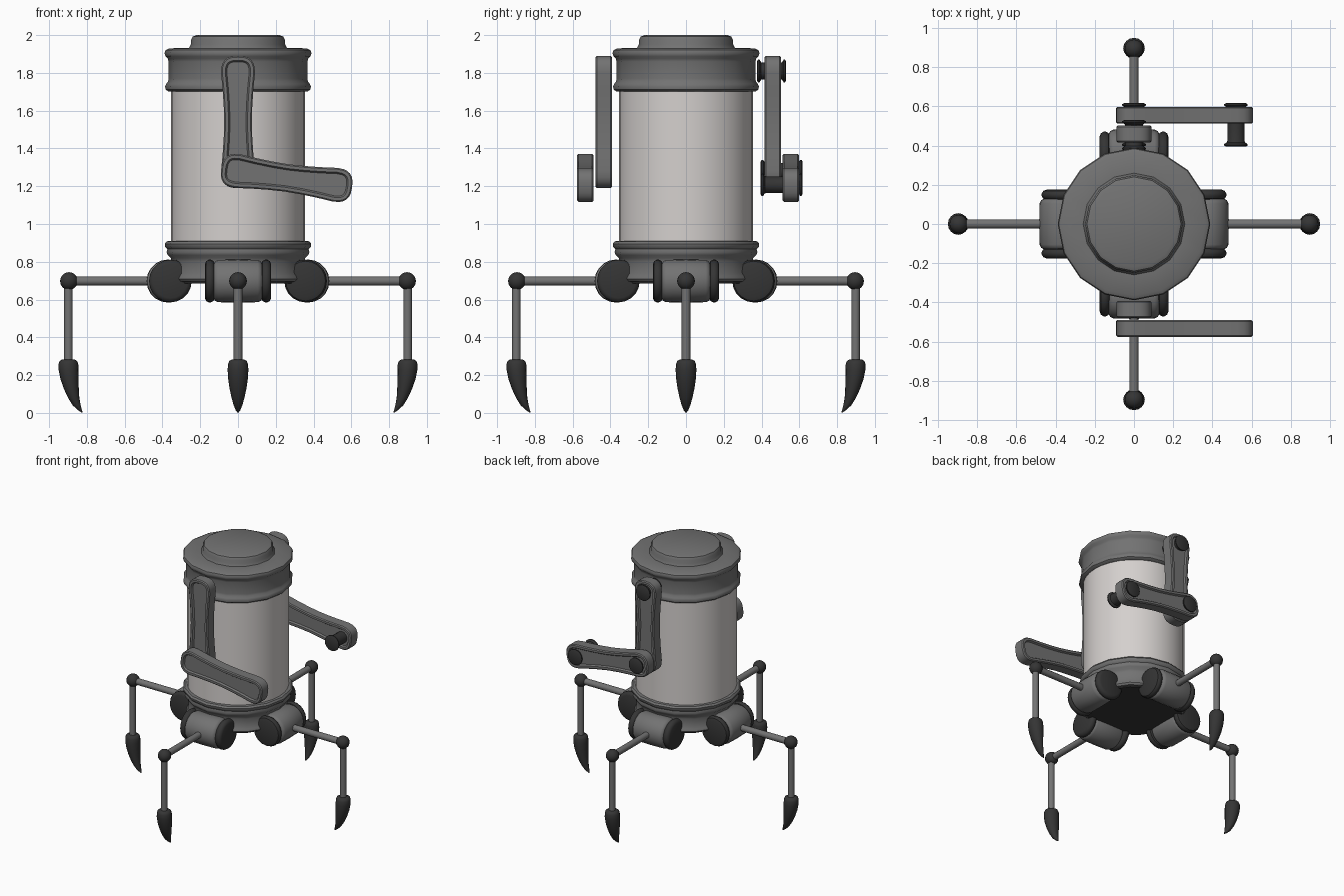
import bpy, bmesh, math
from mathutils import Matrix, Vector

if "Cube" in bpy.data.objects:
    bpy.data.objects.remove(bpy.data.objects["Cube"])


def material(name, rgb):
    m = bpy.data.materials.new(name)
    m.diffuse_color = (*rgb, 1)
    m.use_nodes = True
    m.node_tree.nodes["Principled BSDF"].inputs["Base Color"].default_value = m.diffuse_color
    return m


LIGHT = material("warm light grey", (0.66, 0.63, 0.615))
GREY = material("mid grey", (0.17, 0.17, 0.17))
DARK = material("dark grey", (0.035, 0.035, 0.035))


def finish(bm, name, mat, matrix=Matrix(), angle=40):
    """Turn a bmesh into a smooth object that keeps its sharp edges."""
    bmesh.ops.transform(bm, matrix=matrix, verts=bm.verts)
    bmesh.ops.recalc_face_normals(bm, faces=bm.faces)
    for f in bm.faces:
        f.smooth = True
    for e in bm.edges:
        e.smooth = e.calc_face_angle(0) < math.radians(angle)
    me = bpy.data.meshes.new(name)
    bm.to_mesh(me)
    bm.free()
    me.materials.append(mat)
    ob = bpy.data.objects.new(name, me)
    bpy.context.scene.collection.objects.link(ob)
    return ob


def loft(name, mat, rings, sides=16, matrix=Matrix(), angle=40):
    """Rings of (centre x, z, radius x, radius y) stacked along z, ends capped."""
    bm = bmesh.new()
    loops = []
    for cx, z, rx, ry in rings:
        loops.append([bm.verts.new((cx + rx * math.cos(2 * math.pi * i / sides),
                                    ry * math.sin(2 * math.pi * i / sides), z))
                      for i in range(sides)])
    for a, b in zip(loops, loops[1:]):
        for i in range(sides):
            j = (i + 1) % sides
            bm.faces.new((a[i], a[j], b[j], b[i]))
    bm.faces.new(loops[0][::-1])
    bm.faces.new(loops[-1])
    return finish(bm, name, mat, matrix, angle)


def lathe(name, mat, profile, sides=16, matrix=Matrix(), angle=40):
    return loft(name, mat, [(0, z, r, r) for r, z in profile], sides, matrix, angle)


# Body: light drum between two grey bands, with a raised lid
lathe("body_drum", LIGHT, [(0.355, 0.87), (0.355, 1.73)], 32)
lathe("top_band", GREY, [
    (0.345, 1.70), (0.37, 1.702), (0.383, 1.712), (0.386, 1.728), (0.38, 1.742), (0.37, 1.755),
    (0.368, 1.77), (0.368, 1.86), (0.372, 1.876), (0.384, 1.888), (0.389, 1.905),
    (0.384, 1.92), (0.365, 1.93), (0.255, 1.932)])
lathe("lid", GREY, [(0.265, 1.92), (0.258, 1.935), (0.25, 1.95), (0.249, 1.975),
                    (0.24, 1.992), (0.22, 2.0)])
lathe("bottom_band", GREY, [
    (0.33, 0.692), (0.355, 0.695), (0.365, 0.708), (0.36, 0.725), (0.352, 0.74), (0.352, 0.80),
    (0.356, 0.82), (0.372, 0.835), (0.378, 0.85), (0.374, 0.868), (0.386, 0.88),
    (0.388, 0.895), (0.378, 0.908), (0.345, 0.912)])
lathe("underside_plate", DARK, [(0.34, 0.686), (0.34, 0.694)])

# Legs: one design, turned to four sides
for i, side in enumerate(("right", "back", "left", "front")):
    turn = Matrix.Rotation(i * math.pi / 2, 4, 'Z')

    def place(x, y, z, rot=0.0, axis='X'):
        return turn @ Matrix.Translation((x, y, z)) @ Matrix.Rotation(rot, 4, axis)

    lathe(side + "_hip_barrel", GREY,
          [(0.088, -0.13), (0.104, -0.122), (0.112, -0.105), (0.114, 0),
           (0.112, 0.105), (0.104, 0.122), (0.088, 0.13)],
          20, place(0.37, 0, 0.698, math.pi / 2))
    for s, label in ((-1, "a"), (1, "b")):
        lathe(f"{side}_hip_disc_{label}", DARK,
              [(0.09, -0.026), (0.105, -0.02), (0.113, -0.006), (0.113, 0.006),
               (0.105, 0.02), (0.085, 0.027)],
              20, place(0.358, s * 0.149, 0.698, math.pi / 2))
    lathe(side + "_upper_leg", GREY, [(0.024, 0.42), (0.024, 0.9)], 12,
          place(0, 0, 0.698, math.pi / 2, 'Y'))
    bm = bmesh.new()
    bmesh.ops.create_uvsphere(bm, u_segments=16, v_segments=10, radius=0.047)
    finish(bm, side + "_knee", DARK, place(0.895, 0, 0.698))
    lathe(side + "_lower_leg", GREY, [(0.023, 0.25), (0.023, 0.7)], 12, place(0.898, 0, 0))
    # claw foot: curves inward to the tip
    loft(side + "_claw", DARK, [
        (0.826, 0.003, 0.004, 0.004), (0.836, 0.014, 0.010, 0.012),
        (0.854, 0.04, 0.021, 0.023), (0.870, 0.08, 0.030, 0.034),
        (0.883, 0.13, 0.040, 0.045), (0.892, 0.18, 0.048, 0.052),
        (0.897, 0.23, 0.053, 0.055), (0.898, 0.26, 0.052, 0.052),
        (0.898, 0.275, 0.046, 0.046), (0.898, 0.282, 0.034, 0.034)], 16, place(0, 0, 0))

# Arms: waisted bars with a rim and sunken panel on both faces
ARM_L, END_R, WAIST_R, HALF_T = 0.52, 0.09, 0.073, 0.043


def arm_bar(name, start, direction, y):
    pts = []
    for end in (1, -1):
        for k in range(13):
            t = -math.pi / 2 + math.pi * k / 12
            c, s = math.cos(t), math.sin(t)
            px = end * (ARM_L / 2 + END_R * abs(c) ** 0.75)
            pts.append((px, end * END_R * math.copysign(abs(s) ** 0.75, s)))
        for k in range(1, 6):
            u = 1 - k / 3
            w = WAIST_R + (END_R - WAIST_R) * abs(u) ** 1.7
            pts.append((end * u * ARM_L / 2, end * w))
    bm = bmesh.new()
    chamfer = 0.007
    d = HALF_T - chamfer
    face = bm.faces.new([bm.verts.new((x + ARM_L / 2, -d, z)) for x, z in pts])
    geo = bmesh.ops.extrude_face_region(bm, geom=[face], use_keep_orig=True)["geom"]
    bmesh.ops.translate(bm, vec=(0, 2 * d, 0),
                        verts=[g for g in geo if isinstance(g, bmesh.types.BMVert)])
    bmesh.ops.recalc_face_normals(bm, faces=bm.faces)
    for f in [f for f in bm.faces if len(f.verts) > 4]:
        for thick, depth in ((chamfer, chamfer), (0.016, 0), (0.008, -0.012)):
            bmesh.ops.inset_region(bm, faces=[f], thickness=thick, depth=depth,
                                   use_even_offset=True)
    tilt = math.atan2(-direction[1], direction[0])
    m = Matrix.Translation((start[0], y, start[1])) @ Matrix.Rotation(tilt, 4, 'Y')
    return finish(bm, name, GREY, m, 35)


for label, y_up, y_low in (("front", -0.435, -0.533), ("back", 0.459, 0.555)):
    arm_bar(label + "_upper_arm", (0, 1.28), (0, 1), y_up)
    arm_bar(label + "_forearm", (0, 1.28), (0.515, -0.072), y_low)


# Spool-shaped pins on the back arm
def pin(name, x, z, y0, y1):
    h = y1 - y0
    lathe(name, DARK, [
        (0.05, 0), (0.06, 0.005), (0.06, 0.013), (0.046, 0.022), (0.044, 0.03),
        (0.044, h - 0.03), (0.046, h - 0.022), (0.06, h - 0.013), (0.06, h - 0.005), (0.05, h)],
        16, Matrix.Translation((x, y0, z)) @ Matrix.Rotation(-math.pi / 2, 4, 'X'))


pin("shoulder_pin", 0, 1.81, 0.376, 0.53)
pin("elbow_pin", 0, 1.28, 0.395, 0.617)
pin("hand_pin", 0.52, 1.208, 0.395, 0.617)
